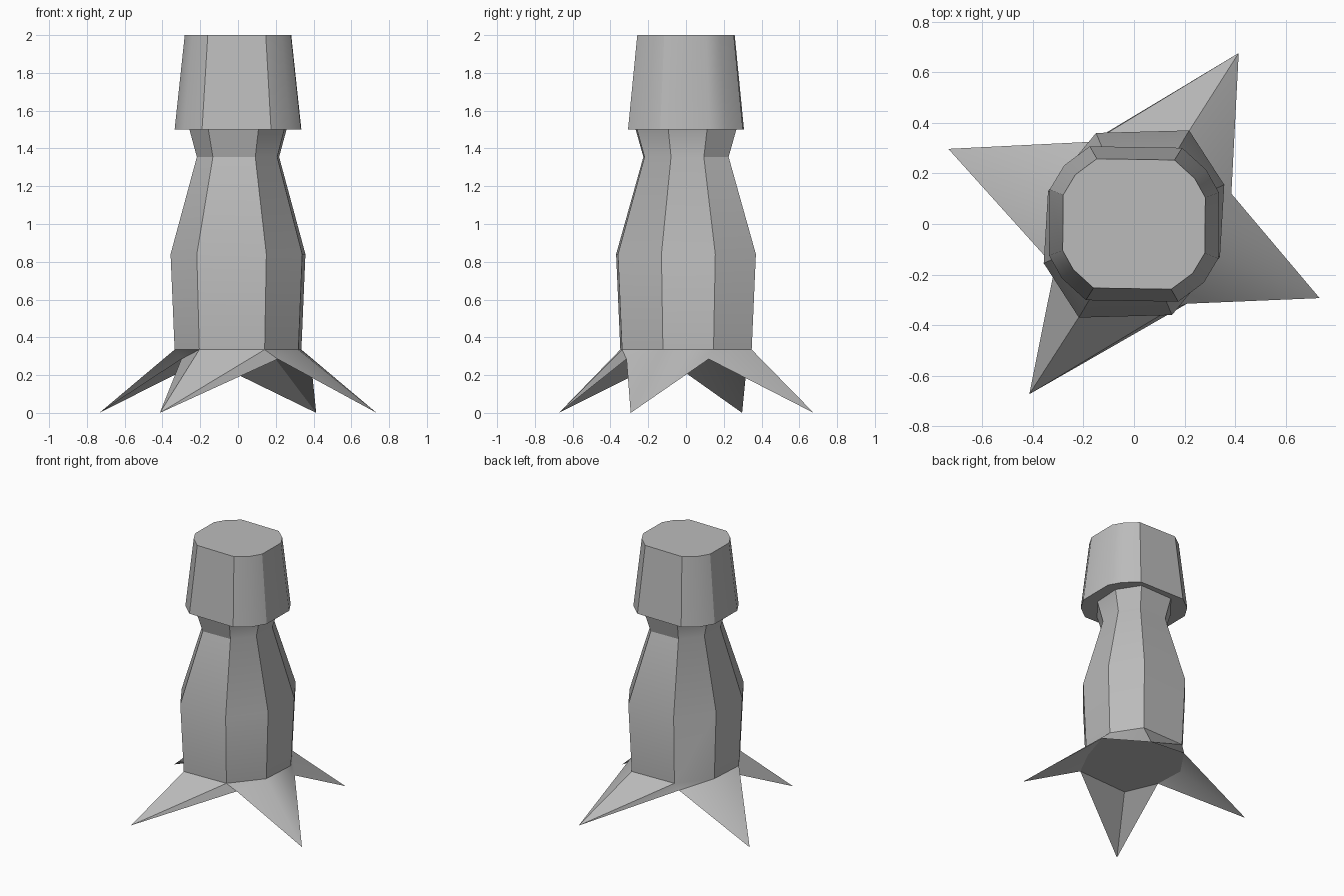
import bpy
import math
from mathutils import Vector

cube = bpy.data.objects.get("Cube")
if cube:
    bpy.data.objects.remove(cube, do_unlink=True)

grey = bpy.data.materials.new("stone_grey")
grey.use_nodes = True
COLOUR = (0.5, 0.5, 0.5, 1)
grey.diffuse_color = COLOUR
grey.node_tree.nodes["Principled BSDF"].inputs["Base Color"].default_value = COLOUR


def full_ring(half, z, scale=1.0):
    """Complete a half outline by a half turn about z."""
    return [Vector((s * x * scale, s * y * scale, z)) for s in (1, -1) for x, y in half]


def bridge(first, second, n):
    """Quads between two rings of n vertices starting at the given indices."""
    return [(first + i, first + (i + 1) % n, second + (i + 1) % n, second + i)
            for i in range(n)]


def make_object(name, verts, faces):
    mesh = bpy.data.meshes.new(name)
    mesh.from_pydata(verts, [], faces)
    mesh.materials.append(grey)
    obj = bpy.data.objects.new(name, mesh)
    bpy.context.collection.objects.link(obj)
    bpy.ops.object.select_all(action='DESELECT')
    obj.select_set(True)
    bpy.context.view_layer.objects.active = obj
    bpy.ops.object.mode_set(mode='EDIT')
    bpy.ops.mesh.select_all(action='SELECT')
    bpy.ops.mesh.normals_make_consistent(inside=False)
    bpy.ops.object.mode_set(mode='OBJECT')
    bpy.ops.object.shade_smooth_by_angle(angle=math.radians(30))
    return obj


# Tapered head with twelve sides
head_half = [(-.16, -.253), (.147, -.258), (.232, -.195),
             (.28, -.115), (.282, .105), (.24, .18)]
verts = full_ring(head_half, 1.5, 1.19) + full_ring(head_half, 2.0)
make_object("head", verts,
            bridge(0, 12, 12) + [tuple(range(11, -1, -1)), tuple(range(12, 24))])

# Eight-sided body with a waist at the neck
body_half = [(-.218, -.37), (.15, -.36), (.34, -.13), (.357, .155)]
verts, faces = [], []
for z, scale in ((.335, .94), (.84, 1), (1.355, .61), (1.5, .72)):
    verts += full_ring(body_half, z, scale)
for level in range(3):
    faces += bridge(level * 8, level * 8 + 8, 8)

# Lower ring: even points sit under the body corners, odd ones between the roots
low = len(verts)
crotches = [(.21, -.315), (.385, .12), (-.17, .325), (-.3, -.105)]
for i in range(4):
    corner = verts[i * 2]
    verts.append(Vector((corner.x * .97, corner.y * .97, .285)))
    verts.append(Vector((*crotches[i], .285)))
faces.append(tuple(range(low + 7, low - 1, -1)))

# Four pointed roots, with a small web between neighbours
tips = [(-.414, -.673), (.734, -.293), (.414, .676), (-.734, .297)]
for i, (x, y) in enumerate(tips):
    tip = len(verts)
    verts.append(Vector((x, y, 0)))
    a, b, after = i * 2, i * 2 + 1, (i * 2 + 2) % 8
    under, right, left = low + a, low + b, low + (a - 1) % 8
    loop = [a, b, right, under, left]
    faces += [(loop[k], tip, loop[(k + 1) % 5]) for k in range(5)]
    faces.append((b, right, after))
make_object("body_with_roots", verts, faces)
